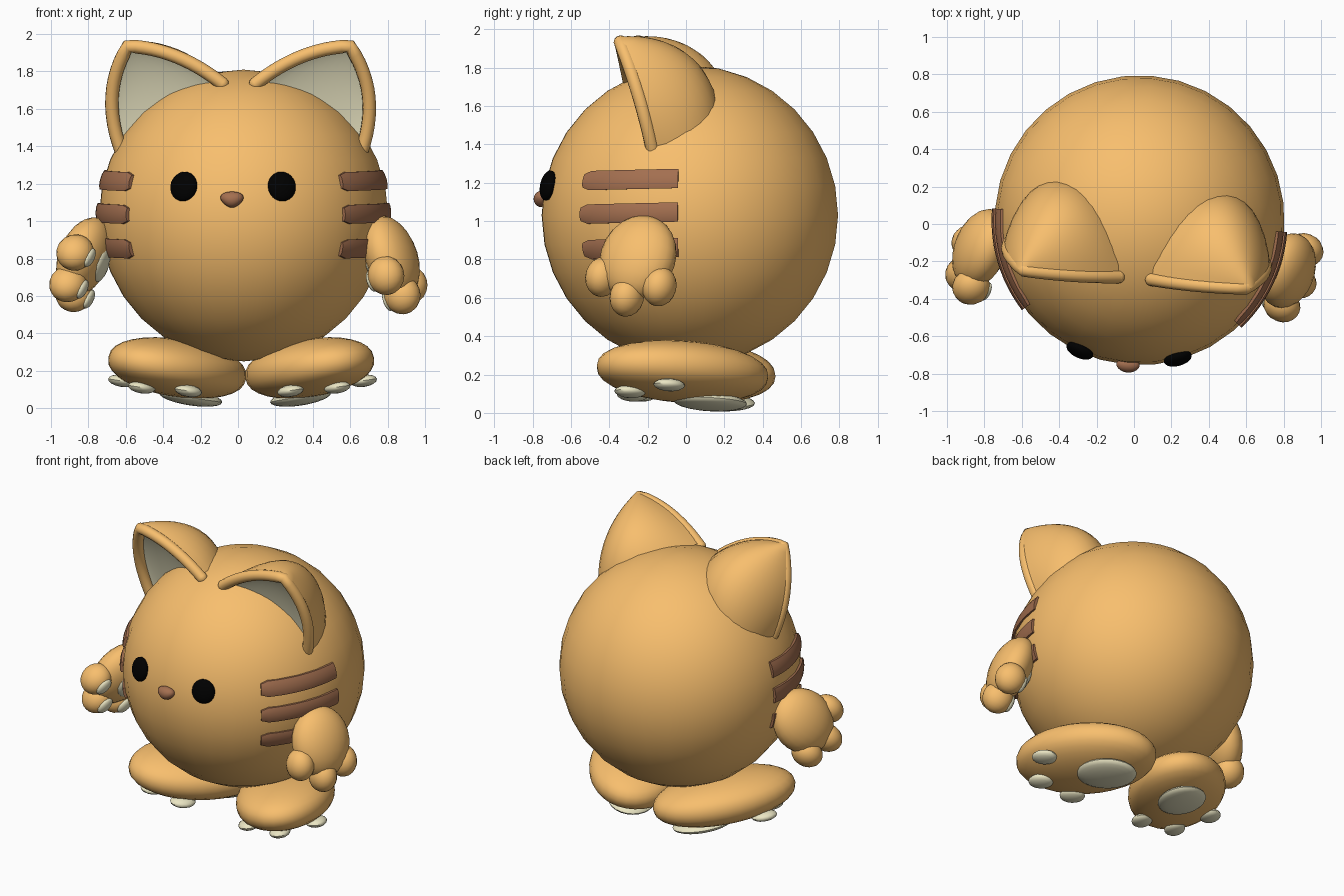
import bpy, bmesh
from math import sin, cos, pi, radians, sqrt, copysign
from mathutils import Matrix, Vector as V

if "Cube" in bpy.data.objects:
    bpy.data.objects.remove(bpy.data.objects["Cube"])

# the whole figure is turned slightly and set off the axis
ROOT = Matrix.Translation((0.03, 0.02, 0)) @ Matrix.Rotation(radians(-4.6), 4, 'Z')
CZ, R = 1.03, 0.775


def material(name, rgb):
    m = bpy.data.materials.new(name)
    m.diffuse_color = (*rgb, 1)
    m.use_nodes = True
    m.node_tree.nodes["Principled BSDF"].inputs["Base Color"].default_value = m.diffuse_color
    return m


TAN = material("tan", (0.94, 0.52, 0.155))
CREAM = material("cream", (0.83, 0.79, 0.55))
BROWN = material("brown", (0.37, 0.16, 0.08))
BLACK = material("black", (0.0, 0.0, 0.0))


def finish(name, bm, mat, matrix=ROOT):
    bmesh.ops.remove_doubles(bm, verts=bm.verts, dist=1e-5)
    bm.transform(matrix)
    bmesh.ops.recalc_face_normals(bm, faces=bm.faces)
    for f in bm.faces:
        f.smooth = True
    me = bpy.data.meshes.new(name)
    bm.to_mesh(me)
    bm.free()
    me.set_sharp_from_angle(angle=radians(50))
    me.materials.append(mat)
    ob = bpy.data.objects.new(name, me)
    bpy.context.collection.objects.link(ob)
    return ob


def ball(name, frame, loc, size, mat, seg=24, shape=None):
    """Ellipsoid placed in a given frame; shape may reshape unit points."""
    bm = bmesh.new()
    bmesh.ops.create_uvsphere(bm, u_segments=seg, v_segments=seg // 2, radius=1)
    if shape:
        for v in bm.verts:
            v.co = shape(v.co)
    return finish(name, bm, mat, frame @ Matrix.Translation(loc) @ Matrix.Diagonal((*size, 1)))


def grid(name, rows, mat, closed=False):
    """Surface through rows of points; closed rows get end caps."""
    bm = bmesh.new()
    vs = [[bm.verts.new(p) for p in row] for row in rows]
    n = len(rows[0])
    for a, b in zip(vs, vs[1:]):
        for j in range(n if closed else n - 1):
            k = (j + 1) % n
            bm.faces.new((a[j], a[k], b[k], b[j]))
    if closed:
        bm.faces.new(vs[0])
        bm.faces.new(vs[-1])
    return finish(name, bm, mat)


def basis(x, y, z, origin):
    m = Matrix((x, y, z)).transposed().to_4x4()
    m.translation = origin
    return m


def bez(a, b, c, t):
    return a * (1 - t) ** 2 + b * 2 * t * (1 - t) + c * t * t


def tube(name, pts, r, mat):
    rows = []
    for i, p in enumerate(pts):
        t = (pts[min(i + 1, len(pts) - 1)] - pts[max(i - 1, 0)]).normalized()
        a = t.cross(V((0, 1, 0))).normalized()
        b = t.cross(a)
        rows.append([p + (a * cos(q * pi / 6) + b * sin(q * pi / 6)) * r for q in range(12)])
    return grid(name, rows, mat, True)


# body
ball("body", ROOT, (0, 0, CZ), (R, R, R + 0.005), TAN, 32)

# nose, wider at the top
ball("nose", ROOT, (0, -0.775, 1.115), (0.06, 0.042, 0.043), BROWN, 20,
     lambda c: V((c.x * (1 + 0.3 * c.z), c.y, c.z)))

for s, side in ((-1, "left"), (1, "right")):
    # eye, lying on the body surface
    p = V((0.263 * s, -0.72, 0.155))
    out = p.normalized()
    across = V((0, 0, 1)).cross(out).normalized()
    eye = basis(across, out, across.cross(out), p + V((0, 0, CZ)))
    ball(side + "_eye", ROOT @ eye, (0, 0, 0), (0.077, 0.038, 0.08), BLACK)

    # ear: three curves rising to one tip
    def pt(x, y, z):
        return V((x * s, y, z))

    def ear_curves(g):
        """Outer, inner and back edges; g grows the outline."""
        tip = pt(0.595 + g, -0.315, 1.935 + g)
        return ((pt(0.64 + g, -0.14, 1.36), pt(0.76 + g, -0.2, 1.68), tip),
                (pt(0.09, -0.31, 1.735 + g), pt(0.33, -0.33, 1.925 + g), tip),
                (pt(0.375, 0.18, 1.58), pt(0.47, 0.14, 1.93), tip))

    def ear_rows(depth, g):
        rows = []
        for i in range(13):
            o, n, b = (bez(*c, i / 12) for c in ear_curves(g))
            m = (o + n) / 2
            rows.append([m + (o - m) * cos(pi * j / 16) + (b - m) * depth * sin(pi * j / 16)
                         for j in range(17)])
        return rows
    grid(side + "_ear_shell", ear_rows(1, 0.025), TAN)
    grid(side + "_ear_lining", ear_rows(0.15, 0), CREAM)
    outer, inner, _ = ear_curves(0)
    rim = [bez(*outer, i / 12) for i in range(13)] + [bez(*inner, i / 12) for i in range(11, -1, -1)]
    tube(side + "_ear_rim", rim, 0.036, TAN)
    ball(side + "_ear_rim_end", ROOT, inner[0], (0.036,) * 3, TAN, 16)

    # cheek stripes, swept round the body
    for k, h in enumerate((0.18, 0.005, -0.18)):
        rows = []
        for i in range(13):
            az = radians(-42 + 42 * i / 12)
            w = 0.056 * (0.7 if i == 0 else 1)
            row = []
            for q in range(12):
                a = 2 * pi * q / 12
                z = h + 0.012 * (i / 12) + w * max(-0.9, min(0.9, 1.1 * sin(a)))
                r = sqrt(R * R - z * z) + 0.017 * cos(a)
                row.append(V((s * r * cos(az), r * sin(az), z + CZ)))
            rows.append(row)
        grid(f"{side}_stripe_{k + 1}", rows, BROWN, True)

    # foot: outer toe side raised, turned outward, with pads underneath
    foot = (ROOT @ Matrix.Translation((0.355 * s, -0.01, 0.215))
            @ Matrix.Rotation(radians(30 * s), 4, 'Z') @ Matrix.Rotation(radians(-5), 4, 'X')
            @ Matrix.Rotation(radians(-7 * s), 4, 'Y'))
    ball(side + "_foot", foot, (0, 0, 0), (0.312, 0.475, 0.155), TAN, 32,
         lambda c: V((c.x, c.y, copysign(abs(c.z) ** 0.88, c.z))))
    ball(side + "_sole_pad", foot, (0, 0.165, -0.146), (0.155, 0.2, 0.042), CREAM)
    for k, (x, y, z) in enumerate(((-0.22, -0.18, -0.113), (0, -0.3, -0.132), (0.22, -0.18, -0.113))):
        ball(f"{side}_toe_pad_{k + 1}", foot, (x, y, z), (0.068, 0.085, 0.032), CREAM, 16)

# arms: each posed by palm centre, finger direction and finger row direction
ARMS = (("left", -1, (-0.82, -0.13, 0.81), (-0.11, -0.16, -0.17), (0, -0.25, 0.22)),
        ("right", 1, (0.82, -0.25, 0.81), (0.28, -0.27, -0.92), (-0.37, -0.92, 0.12)))
for side, s, centre, down, fwd in ARMS:
    d = V(down).normalized()
    f = V(fwd)
    f = (f - d * f.dot(d)).normalized()
    n = d.cross(f)
    if n.x * s > 0:
        n = -n
    arm = basis(f, n, d, V(centre))  # x = finger row, y = palm side, z = fingers
    ball(side + "_arm", arm, (0, 0, 0), (0.205, 0.13, 0.23), TAN)
    ball(side + "_palm_pad", arm, (0, 0.105, 0.02), (0.1, 0.035, 0.09), CREAM, 16)
    for k, (x, z) in enumerate(((0.165, 0.135), (0.0, 0.22), (-0.16, 0.135))):
        ball(f"{side}_finger_{k + 1}", arm, (x, 0.005, z), (0.088, 0.1, 0.105), TAN, 20)
        ball(f"{side}_finger_pad_{k + 1}", arm, (x, 0.09, z), (0.045, 0.025, 0.06), CREAM, 16)
